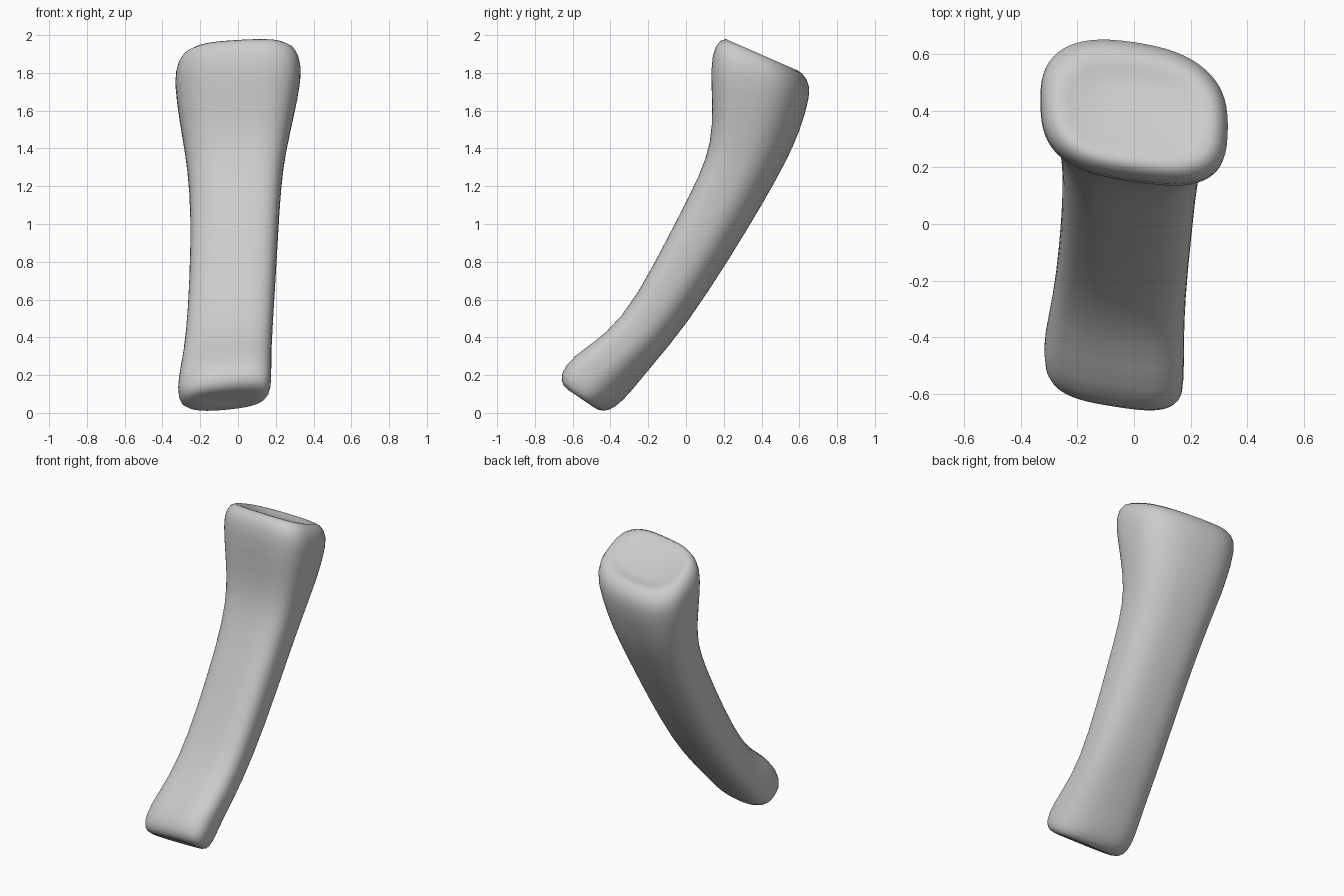
import bpy, bmesh, math
from mathutils import Vector

if "Cube" in bpy.data.objects:
    bpy.data.objects.remove(bpy.data.objects["Cube"])

# Cross-sections from foot to head:
# front y, front z, back y, back z, left x, right x, twist
SECTIONS = [
    (-.60, .105, -.50, .035, -.22, .10, .30),
    (-.655, .14, -.44, .00, -.29, .155, .32),
    (-.668, .205, -.37, .03, -.32, .177, .32),
    (-.605, .30, -.30, .10, -.318, .177, .30),
    (-.42, .415, -.18, .25, -.288, .178, .25),
    (-.26, .61, .00, .46, -.266, .19, .2),
    (-.06, 1.0, .24, .83, -.25, .213, .2),
    (.07, 1.25, .42, 1.13, -.256, .228, .2),
    (.135, 1.43, .53, 1.33, -.28, .255, .2),
    (.14, 1.62, .60, 1.48, -.31, .295, .2),
    (.13, 1.84, .665, 1.69, -.34, .34, .2),
    (.15, 1.945, .645, 1.77, -.325, .33, .2),
    (.21, 2.0, .59, 1.825, -.27, .28, .2),
    (.27, 1.93, .53, 1.81, -.20, .20, .2),
]
SIDES = 32


def ring(bm, s):
    fy, fz, by, bz, xl, xr, twist = s
    front, back = Vector((0, fy, fz)), Vector((0, by, bz))
    pts = []
    for i in range(SIDES):
        a = 2 * math.pi * i / SIDES
        c, n = math.cos(a), math.sin(a)
        e = 2 / (3.0 if n < 0 else 2.5)      # flatter front, rounder back
        u = math.copysign(abs(c) ** e, c)
        v = math.copysign(abs(n) ** e, n) - twist * u
        pts.append((u, v))
    top = max(v for _, v in pts)
    low = min(v for _, v in pts)
    verts = []
    for u, v in pts:
        p = front.lerp(back, (v - low) / (top - low))
        p.x = (xl + xr) / 2 + u * (xr - xl) / 2
        verts.append(bm.verts.new(p))
    return verts


def cap(bm, loop, centre):
    mid = bm.verts.new(centre)
    for i in range(SIDES):
        bm.faces.new((loop[i], loop[(i + 1) % SIDES], mid))


# Shaft and both ends as one skin
bm = bmesh.new()
rings = [ring(bm, s) for s in SECTIONS]
for a, b in zip(rings, rings[1:]):
    for i in range(SIDES):
        j = (i + 1) % SIDES
        bm.faces.new((a[i], a[j], b[j], b[i]))

# Rounded foot and slightly dished head
cap(bm, rings[0], (-.07, -.54, .075))
cap(bm, rings[-1], (0, .41, 1.86))
bmesh.ops.recalc_face_normals(bm, faces=bm.faces)

mesh = bpy.data.meshes.new("bone")
bm.to_mesh(mesh)
bm.free()
mesh.shade_smooth()
bone = bpy.data.objects.new("bone", mesh)
bpy.context.collection.objects.link(bone)
sub = bone.modifiers.new("Smooth skin", 'SUBSURF')
sub.levels = sub.render_levels = 1
